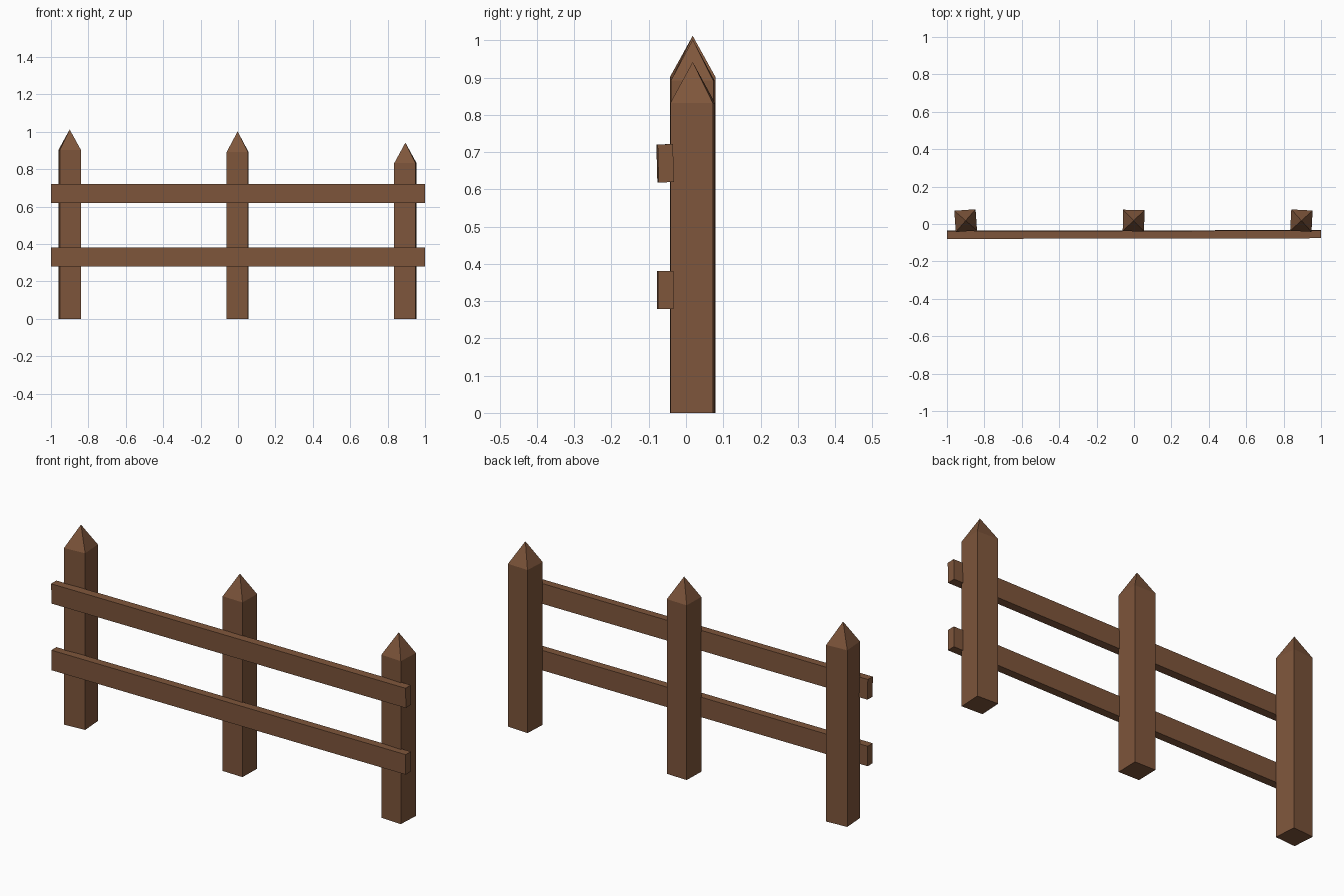
import bpy
import bmesh
from math import radians
from mathutils import Matrix

cube = bpy.data.objects.get("Cube")
if cube:
    bpy.data.objects.remove(cube, do_unlink=True)

# Single wood colour
wood = bpy.data.materials.new("brown_wood")
wood.use_nodes = True
wood.diffuse_color = (0.21, 0.092, 0.044, 1)
wood.node_tree.nodes["Principled BSDF"].inputs["Base Color"].default_value = wood.diffuse_color


def finish(name, bm, location, turn=(0, 0, 0)):
    bmesh.ops.recalc_face_normals(bm, faces=bm.faces)
    mesh = bpy.data.meshes.new(name)
    bm.to_mesh(mesh)
    bm.free()
    mesh.materials.append(wood)
    obj = bpy.data.objects.new(name, mesh)
    obj.location = location
    obj.rotation_euler = [radians(a) for a in turn]
    bpy.context.collection.objects.link(obj)


def box(bm, size, centre=(0, 0, 0)):
    matrix = Matrix.Translation(centre) @ Matrix.Diagonal((*size, 1))
    return bmesh.ops.create_cube(bm, size=1, matrix=matrix)["verts"]


def post(name, x, shoulder, turn):
    """Square post whose top is drawn up into a four-sided point."""
    width, point = 0.114, 0.11
    bm = bmesh.new()
    box(bm, (width, width, shoulder), (0, 0, shoulder / 2))
    top = max(bm.faces, key=lambda f: f.calc_center_median().z)
    tip = bmesh.ops.poke(bm, faces=[top])["verts"][0]
    tip.co.z += point
    finish(name, bm, (x, 0.018, 0), (0, 0, turn))


def rail(name, z, turn):
    bm = bmesh.new()
    box(bm, (2, 0.041, 0.102))
    finish(name, bm, (0, -0.056, z), turn)


# Uneven upright posts
post("right_post", -0.9, 0.902, 4)
post("middle_post", -0.002, 0.892, -1.5)
post("left_post", 0.895, 0.832, -3)

# Horizontal rails on the front of the posts
rail("upper_rail", 0.67, (1.5, 0, 0.1))
rail("lower_rail", 0.33, (0, 0, 0.1))
